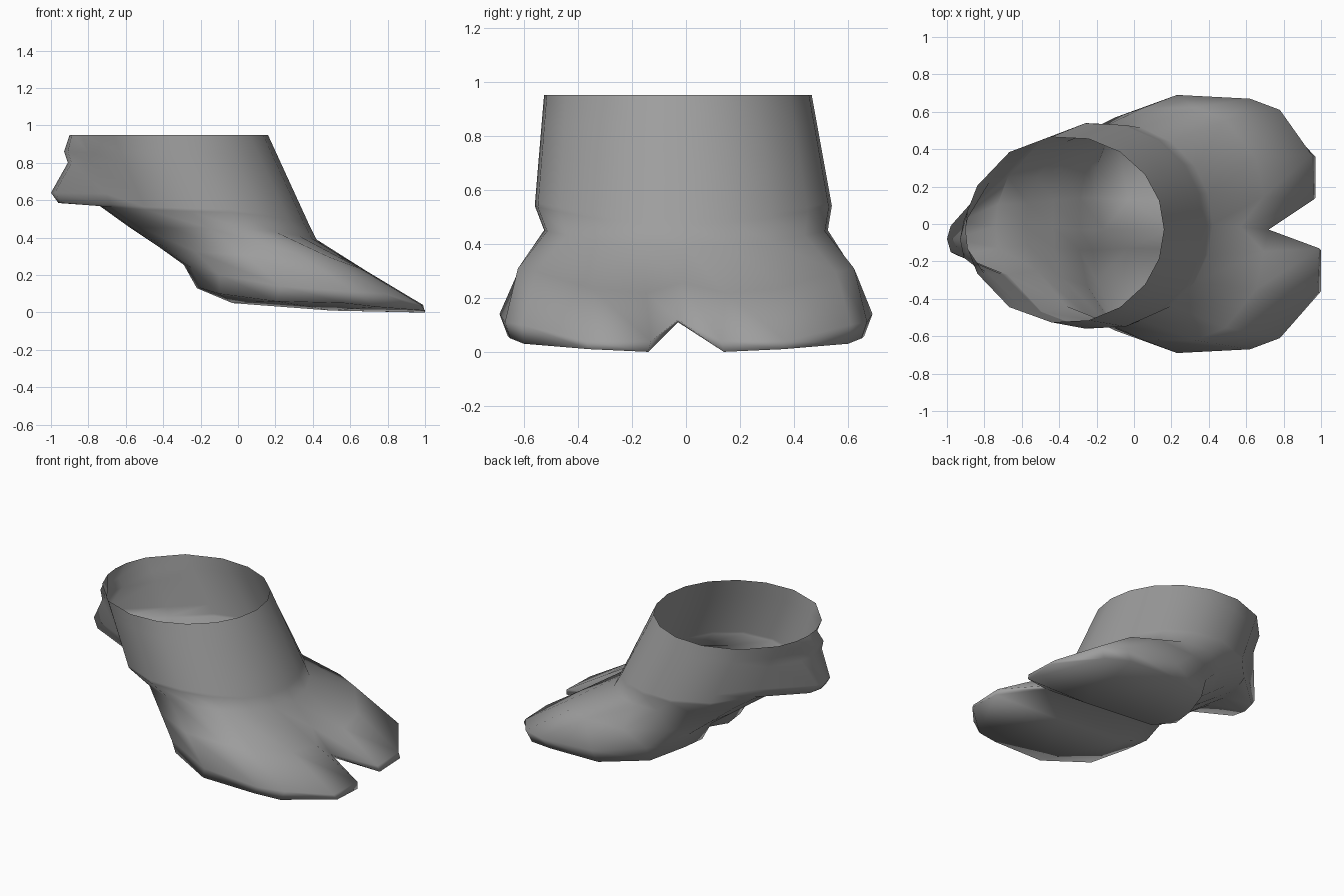
import bpy, bmesh
from math import sin, cos, radians

if "Cube" in bpy.data.objects:
    bpy.data.objects.remove(bpy.data.objects["Cube"])

ANGLES = [0, 18, 36, 56, 76, 98, 124, 152, 168, 180]
LAST = len(ANGLES) - 1
N = 2 * LAST


def ellipse_half(cx, rx, ry, z_front, z_side, z_back):
    """Half ring, from front centre to back centre, tilted in z."""
    pts = []
    for a in ANGLES:
        c, s = cos(radians(a)), sin(radians(a))
        z_end = z_front if c > 0 else z_back
        pts.append((cx + rx * c, ry * s, z_side + (z_end - z_side) * c * c))
    return pts


def mix(p, q, t):
    return tuple(a + (b - a) * t for a, b in zip(p, q))


def full_ring(half, shift, seam_only=False):
    """Mirror a half ring; seam_only shifts just the centre points in y."""
    ring = []
    for i in range(N):
        side = 1 if i <= LAST else -1
        x, y, z = half[i if side > 0 else N - i]
        if side > 0 and x > 0.9:
            x -= 0.03
        dy = 0 if seam_only and i not in (0, LAST) else shift
        ring.append((x, side * y + dy, z))
    return ring


# Leg: top opening and ankle
top = full_ring(ellipse_half(-0.37, 0.53, 0.50, 0.95, 0.95, 0.95), -.03)
ankle = full_ring(ellipse_half(-0.18, 0.56, 0.555, 0.47, 0.54, 0.57), -.01)

# Dewclaw: back points of the rings between are pulled outward
leg = [top]
for z, tip, width in ((.86, -.93, .10), (.80, -.91, .11), (.64, -1.0, .07), (.585, -.96, .09)):
    ring = [mix(p, q, (.95 - z) / .38) for p, q in zip(top, ankle)]
    for k in (-1, 0, 1):
        ring[LAST + k] = (tip + .02 * abs(k), -.08 - k * width, z)
    leg.append(ring)
leg.append(ankle)

# Cloven hoof half rings: crease above the toes, rim, sole edge
crease = ellipse_half(-0.08, 0.50, 0.53, 0.39, 0.45, 0.455)
rim = [(.72, 0, .12), (.99, .13, .04), (.98, .37, .04), (.78, .61, .10),
       (.62, .67, .11), (.23, .69, .14), (-.10, .57, .20), (-.25, .33, .24),
       (-.29, .14, .255), (-.29, 0, .275)]
sole = [(.68, 0, .11), (1, .14, 0), (1, .36, .01), (.74, .60, .03),
        (.57, .65, .05), (.20, .66, .06), (-.10, .53, .10), (-.20, .30, .13),
        (-.22, .14, .13), (-.16, 0, .19)]
bulge = [0, 0, .01, .03, .03, .01, 0, 0, 0, 0]
instep = []
for p, q, h in zip(crease, rim, bulge):
    x, y, z = mix(p, q, .5)
    instep.append((x, y + h, z + h))
hoof = [full_ring(crease, 0, True), full_ring(instep, -.015, True),
        full_ring(rim, -.03, True), full_ring(sole, -.03, True)]

# Loft the shell, open at the top
bm = bmesh.new()
rings = [[bm.verts.new(p) for p in r] for r in leg + hoof]
for a, b in zip(rings, rings[1:]):
    for i in range(N):
        j = (i + 1) % N
        bm.faces.new((a[i], a[j], b[j], b[i]))

# Soles and the groove between the toes
groove = bm.verts.new((.20, -.03, .17))
for side in (1, -1):
    p = [rings[-1][(i * side) % N] for i in range(LAST + 1)]
    mid = bm.verts.new((.50, .13 * side, .01))
    heel = bm.verts.new((-.03, .13 * side, .05))
    for f in ((p[1], p[2], p[3], mid), (mid, p[3], p[4], p[5]), (mid, p[5], heel),
              (heel, p[5], p[6], p[7]), (heel, p[7], p[8]), (heel, p[8], p[9]),
              (p[0], p[1], mid), (p[0], mid, heel, groove), (groove, heel, p[9])):
        bm.faces.new(f)
bmesh.ops.recalc_face_normals(bm, faces=bm.faces)

mesh = bpy.data.meshes.new("cloven_foot")
bm.to_mesh(mesh)
bm.free()
foot = bpy.data.objects.new("cloven_foot", mesh)
bpy.context.collection.objects.link(foot)
foot.select_set(True)
bpy.context.view_layer.objects.active = foot
bpy.ops.object.shade_smooth_by_angle(angle=radians(100))

# Dark grey
grey = bpy.data.materials.new("dark_grey")
grey.diffuse_color = (0.34, 0.34, 0.34, 1)
grey.use_nodes = True
grey.node_tree.nodes["Principled BSDF"].inputs["Base Color"].default_value = grey.diffuse_color
mesh.materials.append(grey)
